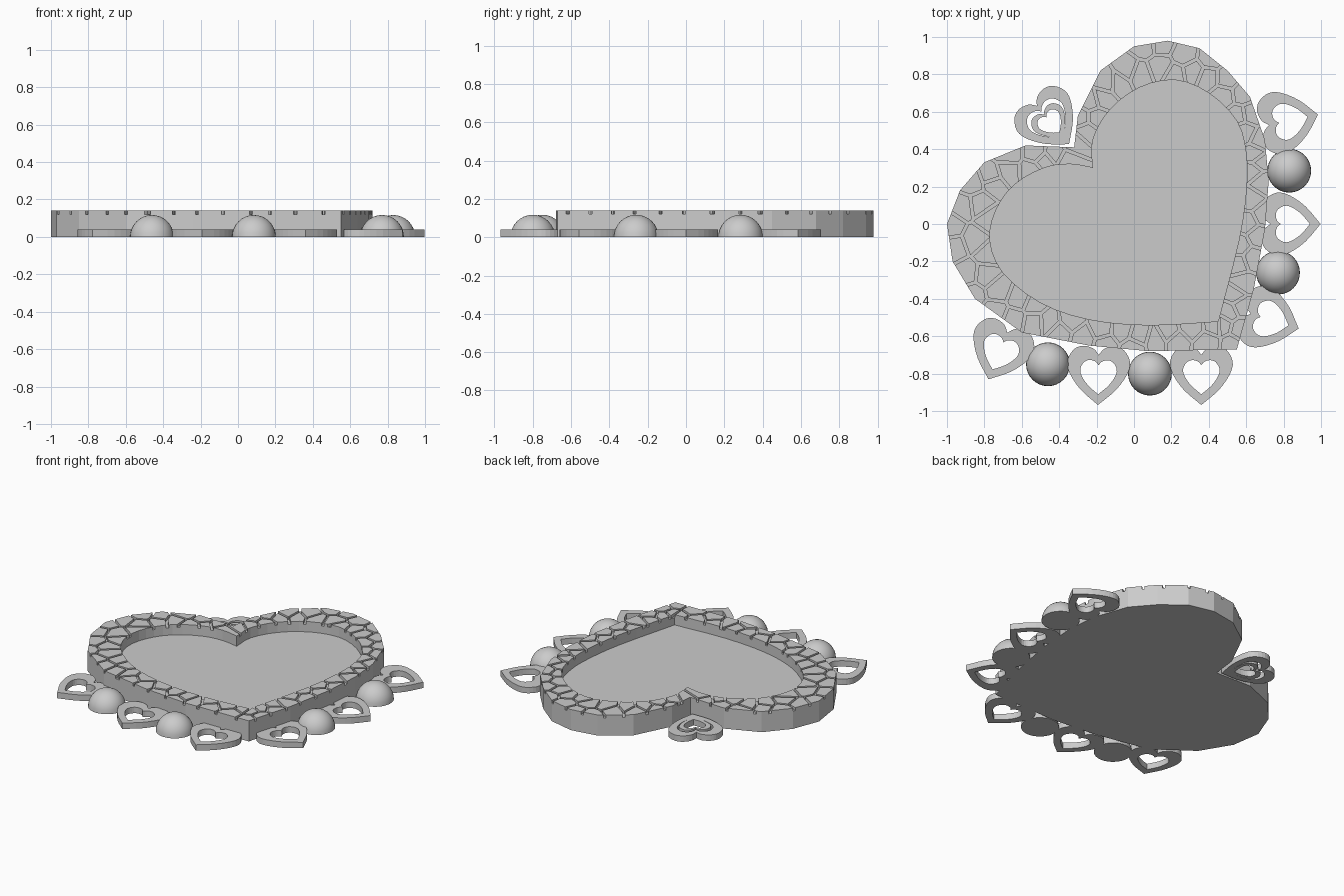
import bpy
import bmesh
import math
import random
from mathutils import Vector, Matrix

random.seed(7)
if "Cube" in bpy.data.objects:
    bpy.data.objects.remove(bpy.data.objects["Cube"], do_unlink=True)

stone = bpy.data.materials.new("light_grey")
stone.use_nodes = True
GREY = (0.6, 0.6, 0.6, 1)
stone.diffuse_color = GREY
stone.node_tree.nodes["Principled BSDF"].inputs["Base Color"].default_value = GREY

RIM, TOP, FLOOR, CHARM = 0.12, 0.14, 0.07, 0.12


def finish(bm, name):
    bmesh.ops.recalc_face_normals(bm, faces=bm.faces)
    mesh = bpy.data.meshes.new(name)
    bm.to_mesh(mesh)
    bm.free()
    mesh.materials.append(stone)
    obj = bpy.data.objects.new(name, mesh)
    bpy.context.collection.objects.link(obj)
    return obj


def add_prism(bm, loops, z0, z1):
    """Fill the area between closed loops and raise it."""
    edges = []
    for loop in loops:
        vs = [bm.verts.new((p[0], p[1], z0)) for p in loop]
        edges += [bm.edges.new((a, b)) for a, b in zip(vs, vs[1:] + vs[:1])]
    fill = bmesh.ops.triangle_fill(bm, edges=edges, use_beauty=True)
    faces = [f for f in fill["geom"] if isinstance(f, bmesh.types.BMFace)]
    raised = bmesh.ops.extrude_face_region(bm, geom=faces, use_keep_orig=True)
    verts = [v for v in raised["geom"] if isinstance(v, bmesh.types.BMVert)]
    bmesh.ops.translate(bm, verts=verts, vec=(0, 0, z1 - z0))


def prism(name, loops, z0, z1):
    bm = bmesh.new()
    add_prism(bm, loops, z0, z1)
    return finish(bm, name)


def spline(points, steps):
    """Open smooth curve through the points, corners kept at both ends."""
    pts = [Vector(p) for p in points]
    pts = [pts[0] * 2 - pts[1]] + pts + [pts[-1] * 2 - pts[-2]]
    out = []
    for a, b, c, d in zip(pts, pts[1:], pts[2:], pts[3:]):
        for i in range(steps):
            t = i / steps
            out.append(0.5 * (2 * b + (c - a) * t + (2 * a - 5 * b + 4 * c - d) * t**2
                              + (3 * b - a - 3 * c + d) * t**3))
    return out + [pts[-2]]


def closed(first, second, steps):
    """Two curves, notch to tip and tip to notch, joined."""
    return spline(first, steps)[:-1] + spline(second, steps)[:-1]


# Heart outlines: notch over the upper lobe to the tip, then back along the other lobe
outer = closed(
    [(-.32, .41), (-.30, .58), (-.18, .82), (0, .95), (.18, .98), (.35, .94), (.5, .82),
     (.62, .68), (.70, .45), (.72, .23), (.70, -.03), (.64, -.35), (.55, -.67)],
    [(.55, -.67), (.08, -.68), (-.24, -.65), (-.6, -.58), (-.85, -.4), (-.97, -.2),
     (-1, 0), (-.93, .18), (-.8, .33), (-.58, .42), (-.32, .41)], 1)
inner = closed(
    [(-.22, .3), (-.22, .45), (-.13, .61), (.03, .73), (.22, .77), (.4, .7), (.55, .55),
     (.6, .37), (.6, .18), (.56, -.09), (.45, -.52)],
    [(.45, -.52), (.08, -.54), (-.24, -.51), (-.5, -.42), (-.7, -.26), (-.77, -.09),
     (-.74, .07), (-.64, .21), (-.48, .3), (-.34, .32), (-.22, .3)], 3)

# Tray floor and rim
prism("tray_floor", [outer], 0, FLOOR)
prism("tray_rim", [outer, inner], FLOOR, RIM)


def along(loop, t):
    """Point at fraction t of a closed loop's length."""
    ring = loop + loop[:1]
    lengths = [(b - a).length for a, b in zip(ring, ring[1:])]
    d = t * sum(lengths)
    for a, b, size in zip(ring, ring[1:], lengths):
        if d <= size:
            return a.lerp(b, d / size)
        d -= size
    return loop[0]


def nearest(loop, p):
    ring = loop + loop[:1]
    best = []
    for a, b in zip(ring, ring[1:]):
        t = max(0, min(1, (p - a).dot(b - a) / (b - a).length_squared))
        best.append(a.lerp(b, t))
    return min(best, key=lambda q: (q - p).length)


# Cracked stone cells around the rim, trimmed to its outline
seeds = []
COUNT = 84
for i in range(COUNT):
    edge = along(outer, (i + random.uniform(0.1, 0.9)) / COUNT)
    depth = random.uniform(0, 0.45) + 0.5 * (i % 2)
    seeds.append(edge.lerp(nearest(inner, edge), depth))


def clip(poly, middle, normal, gap):
    out = []
    for a, b in zip(poly, poly[1:] + poly[:1]):
        da = (a - middle).dot(normal) + gap
        db = (b - middle).dot(normal) + gap
        if da <= 0:
            out.append(a)
        if da * db < 0:
            out.append(a.lerp(b, da / (da - db)))
    return out


bm = bmesh.new()
for s in seeds:
    cell = [s + Vector(c) * 0.25 for c in ((-1, -1), (1, -1), (1, 1), (-1, 1))]
    for o in seeds:
        if o is not s and cell:
            cell = clip(cell, (s + o) / 2, (o - s).normalized(), 0.008)
    if len(cell) > 2:
        low, high = ([bm.verts.new((p.x, p.y, z)) for p in cell] for z in (0.05, 0.2))
        bm.faces.new(low[::-1])
        bm.faces.new(high)
        for k in range(len(cell)):
            j = (k + 1) % len(cell)
            bm.faces.new((low[k], low[j], high[j], high[k]))
cutter = finish(bm, "stone_cell_cutter")
cutter.hide_render = True
cutter.hide_viewport = True
stones = prism("rim_stones", [outer, inner], RIM, TOP)
trim = stones.modifiers.new("trim", "BOOLEAN")
trim.operation = "INTERSECT"
trim.solver = "EXACT"
trim.object = cutter

# Small open heart charms
half = [(0, .30), (.09, .4), (.25, .44), (.4, .38), (.5, .2), (.46, 0), (.28, -.26), (0, -.5)]
mirrored = [(-x, y) for x, y in half[::-1]]
heart = closed(half, mirrored, 3)


def sized(scale, drop=0):
    return [p * scale - Vector((0, drop)) for p in heart]


def charm(name, x, y, angle, rings):
    bm = bmesh.new()
    for loops in rings:
        add_prism(bm, loops, 0, CHARM)
    turn = Matrix.Rotation(math.radians(angle + 90), 4, "Z")
    bm.transform(Matrix.Translation((x, y, 0)) @ turn @ Matrix.Scale(0.335, 4))
    return finish(bm, name)


ring = [[sized(1), sized(0.58, 0.04)]]
for name, x, y, angle in (("upper_left_charm", .82, .55, 12), ("left_charm", .83, 0, 0),
                          ("lower_left_charm", .72, -.51, -17),
                          ("front_left_charm", .36, -.80, -90),
                          ("front_charm", -.19, -.80, -91),
                          ("front_right_charm", -.715, -.675, -112)):
    charm(name, x, y, angle, ring)
charm("notch_double_charm", -.455, .555, -50,
      [[sized(1), sized(0.66, 0.02)], [sized(0.58, 0.06), sized(0.40, 0.06)]])

# Half-round beads between the charms
for i, (x, y) in enumerate(((.83, .285), (.77, -.26), (-.46, -.75), (.085, -.80))):
    bm = bmesh.new()
    bmesh.ops.create_uvsphere(bm, u_segments=32, v_segments=16, radius=0.117)
    cut = bmesh.ops.bisect_plane(bm, geom=bm.verts[:] + bm.edges[:] + bm.faces[:],
                                 plane_co=(0, 0, 0), plane_no=(0, 0, -1), clear_outer=True)
    bmesh.ops.holes_fill(bm, edges=[e for e in bm.edges if e.is_boundary])
    bm.transform(Matrix.Translation((x, y, 0)))
    bead = finish(bm, f"bead_{i + 1}")
    bpy.ops.object.select_all(action="DESELECT")
    bead.select_set(True)
    bpy.context.view_layer.objects.active = bead
    bpy.ops.object.shade_smooth_by_angle()
